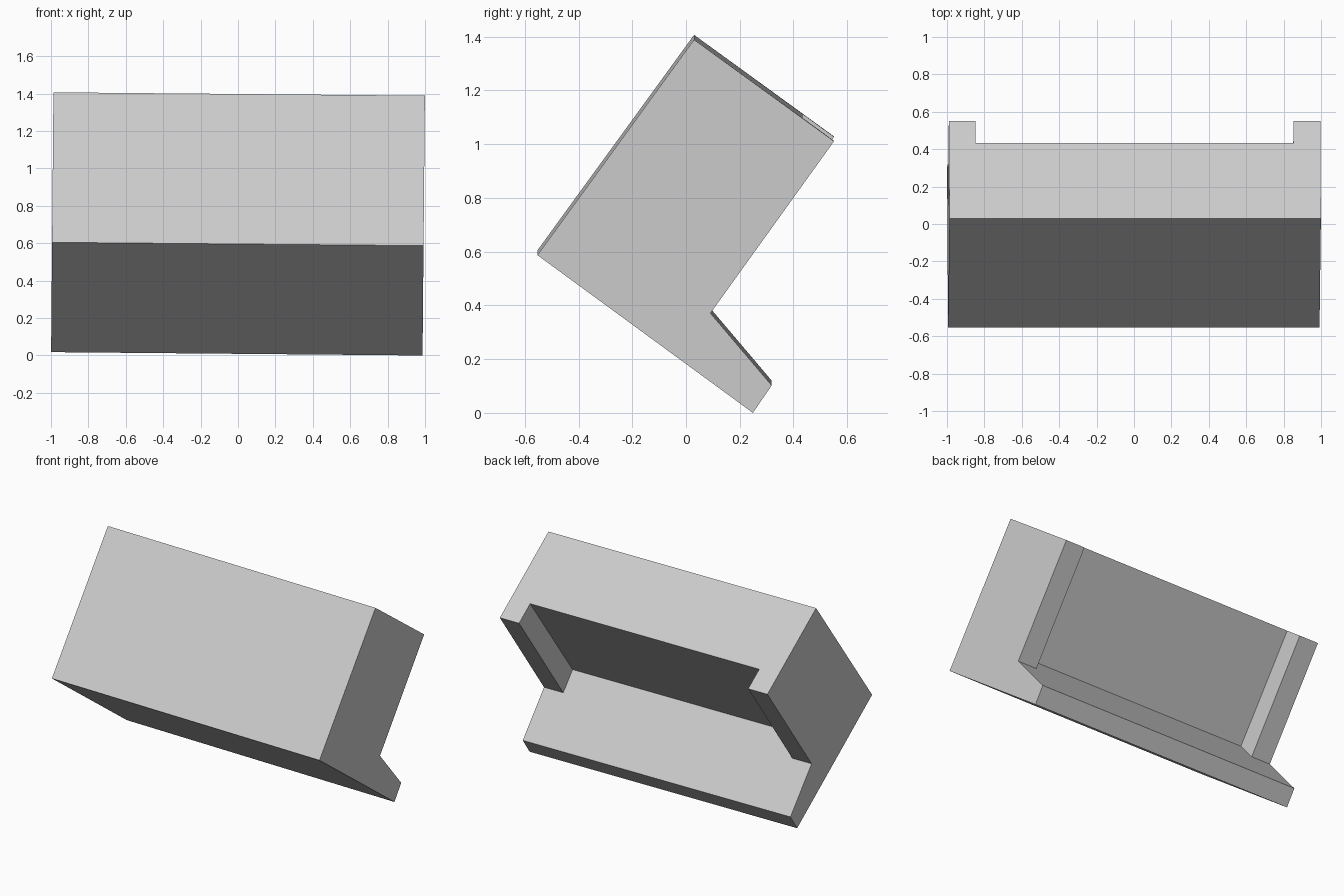
import bpy
import bmesh
import math
from mathutils import Matrix, Vector

cube = bpy.data.objects.get("Cube")
if cube:
    bpy.data.objects.remove(cube, do_unlink=True)

# Plain light grey material
grey = bpy.data.materials.new("light_grey")
grey.use_nodes = True
color = (0.6, 0.6, 0.6, 1.0)
grey.diffuse_color = color
grey.node_tree.nodes["Principled BSDF"].inputs["Base Color"].default_value = color

# Side profile corners (y, z)
front_low, front_top = (-0.553, 0.596), (0.03, 1.398)
rim, back_top = (0.433, 1.106), (0.551, 1.02)
ramp_top, ramp_inner = (0.091, 0.38), (-0.009, 0.497)
lip_top, lip_low = (0.319, 0.111), (0.249, 0.009)

end_profile = [front_low, front_top, rim, back_top, ramp_top, lip_top, lip_low]
recess_profile = [front_low, front_top, rim, ramp_inner, ramp_top, lip_top, lip_low]
HALF, NOTCH = 0.993, 0.85

bm = bmesh.new()


def face(points):
    bm.faces.new([bm.verts.new(p) for p in points])


def span(profile, x0, x1):
    """Side faces of one stretch of the body."""
    for a, b in zip(profile, profile[1:] + profile[:1]):
        face([(x0, *a), (x1, *a), (x1, *b), (x0, *b)])


# Two end blocks with a recessed back between them
span(recess_profile, -NOTCH, NOTCH)
for side in (-1, 1):
    span(end_profile, side * NOTCH, side * HALF)
    face([(side * HALF, *p) for p in end_profile])
    face([(side * NOTCH, *p) for p in (rim, back_top, ramp_top, ramp_inner)])

# Weld, merge coplanar faces and apply the slight sideways lean
bmesh.ops.remove_doubles(bm, verts=bm.verts, dist=0.0001)
bmesh.ops.recalc_face_normals(bm, faces=bm.faces)
bmesh.ops.dissolve_limit(bm, angle_limit=math.radians(1.5), verts=bm.verts, edges=bm.edges)
bmesh.ops.rotate(bm, verts=bm.verts, cent=Vector((0, 0, 0.705)),
                 matrix=Matrix.Rotation(0.009, 3, "Y"))

mesh = bpy.data.meshes.new("recessed_block")
bm.to_mesh(mesh)
bm.free()
mesh.materials.append(grey)
block = bpy.data.objects.new("recessed_block", mesh)
bpy.context.collection.objects.link(block)
